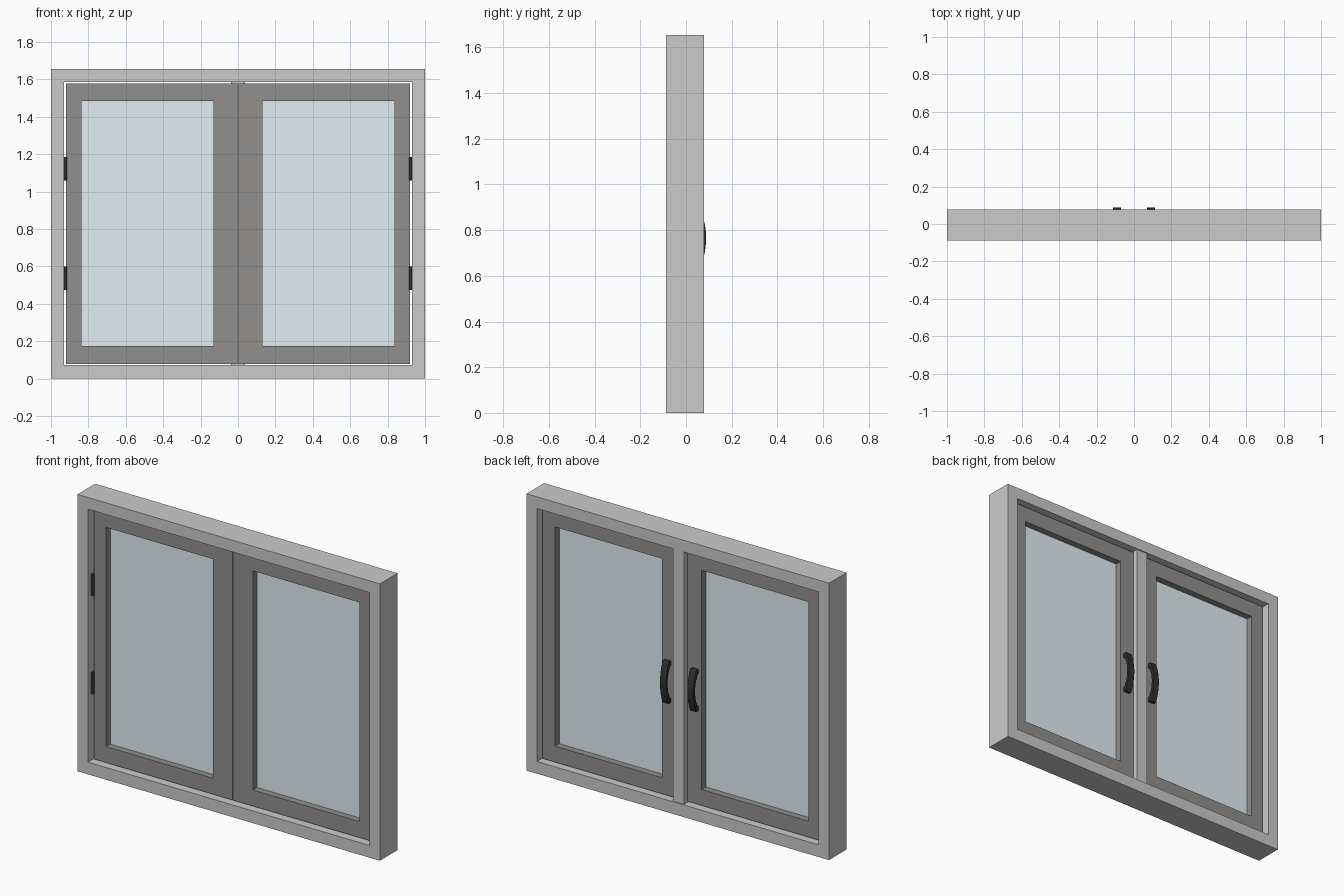
import bpy, bmesh, math

if "Cube" in bpy.data.objects:
    bpy.data.objects.remove(bpy.data.objects["Cube"])


def material(name, rgb):
    m = bpy.data.materials.new(name)
    m.diffuse_color = (*rgb, 1)
    m.use_nodes = True
    m.node_tree.nodes["Principled BSDF"].inputs["Base Color"].default_value = m.diffuse_color
    return m


SASH = material("dark_grey_paint", (0.29, 0.275, 0.275))
GLASS = material("pale_glass", (0.76, 0.87, 0.90))
BLACK = material("black_metal", (0.03, 0.03, 0.03))


def finish(name, bm, mat=None):
    bmesh.ops.recalc_face_normals(bm, faces=bm.faces)
    me = bpy.data.meshes.new(name)
    bm.to_mesh(me)
    bm.free()
    ob = bpy.data.objects.new(name, me)
    bpy.context.collection.objects.link(ob)
    if mat:
        me.materials.append(mat)
    return ob


def box(name, x, y, z, mat=None):
    bm = bmesh.new()
    bmesh.ops.create_cube(bm, size=1)
    for v in bm.verts:
        for i, (a, b) in enumerate((x, y, z)):
            v.co[i] = (a + b) / 2 + v.co[i] * (b - a)
    return finish(name, bm, mat)


def ring(name, outer, inner, y, mat=None):
    """Rectangular frame; outer and inner are (x0, x1, z0, z1)."""
    bm = bmesh.new()
    loops = []
    for r, d in ((outer, y[0]), (inner, y[0]), (inner, y[1]), (outer, y[1])):
        x0, x1, z0, z1 = r
        loops.append([bm.verts.new((x, d, z)) for x, z in
                      ((x0, z0), (x1, z0), (x1, z1), (x0, z1))])
    for k in range(4):
        a, b = loops[k], loops[(k + 1) % 4]
        for i in range(4):
            j = (i + 1) % 4
            bm.faces.new((a[i], a[j], b[j], b[i]))
    return finish(name, bm, mat)


def span(s, a, b):
    return tuple(sorted((s * a, s * b)))


def handle(name, x, z):
    """Bowed pull with two feet, a side profile extruded across x."""
    n, half, base = 16, 0.125, 0.038
    ts = [-1 + 2 * i / n for i in range(n + 1)]
    outer = [(0.063 + 0.025 * (1 - t * t), z + half * t) for t in ts]
    inner = [(0.050 + 0.022 * (1 - t * t), z + (half - 0.028) * t) for t in ts]
    pts = ([(base, z - half)] + outer + [(base, z + half), (base, z + half - 0.028)]
           + inner[::-1] + [(base, z - half + 0.028)])
    bm = bmesh.new()
    f = bm.faces.new([bm.verts.new((x - 0.021, *p)) for p in pts])
    ext = bmesh.ops.extrude_face_region(bm, geom=[f])["geom"]
    bmesh.ops.translate(bm, vec=(0.042, 0, 0),
                        verts=[g for g in ext if isinstance(g, bmesh.types.BMVert)])
    ob = finish(name, bm, BLACK)
    mod = ob.modifiers.new("soft_edges", "BEVEL")
    mod.width, mod.segments, mod.limit_method = 0.003, 2, "ANGLE"
    return ob


def hinge(name, x, z):
    bm = bmesh.new()
    bmesh.ops.create_cone(bm, cap_ends=True, segments=16, radius1=0.009,
                          radius2=0.009, depth=0.125)
    bmesh.ops.translate(bm, vec=(x, -0.054, z), verts=bm.verts)
    ob = finish(name, bm, BLACK)
    bpy.context.view_layer.objects.active = ob
    ob.select_set(True)
    bpy.ops.object.shade_smooth_by_angle()
    ob.select_set(False)


# fixed outer frame and the centre post behind the meeting stiles
ring("outer_frame", (-1, 1, 0, 1.655), (-0.93, 0.93, 0.073, 1.585), (-0.088, 0.078))
box("centre_post", (-0.037, 0.037), (0.038, 0.072), (0.073, 1.585))

# two casements, mirrored about the centre
for side, s in (("left", -1), ("right", 1)):
    ring(side + "_sash", (*span(s, 0.002, 0.92), 0.079, 1.579),
         (*span(s, 0.132, 0.838), 0.175, 1.485), (-0.048, 0.04), SASH)
    box(side + "_glass", span(s, 0.127, 0.843), (-0.008, 0.0), (0.17, 1.49), GLASS)
    handle(side + "_handle", s * 0.091, 0.765)
    for level, z in (("lower", 0.537), ("upper", 1.123)):
        hinge(f"{side}_{level}_hinge", s * 0.923, z)
        box(f"{side}_{level}_hinge_leaf", span(s, 0.919, 0.931),
            (-0.054, 0.0), (z - 0.062, z + 0.062), BLACK)
